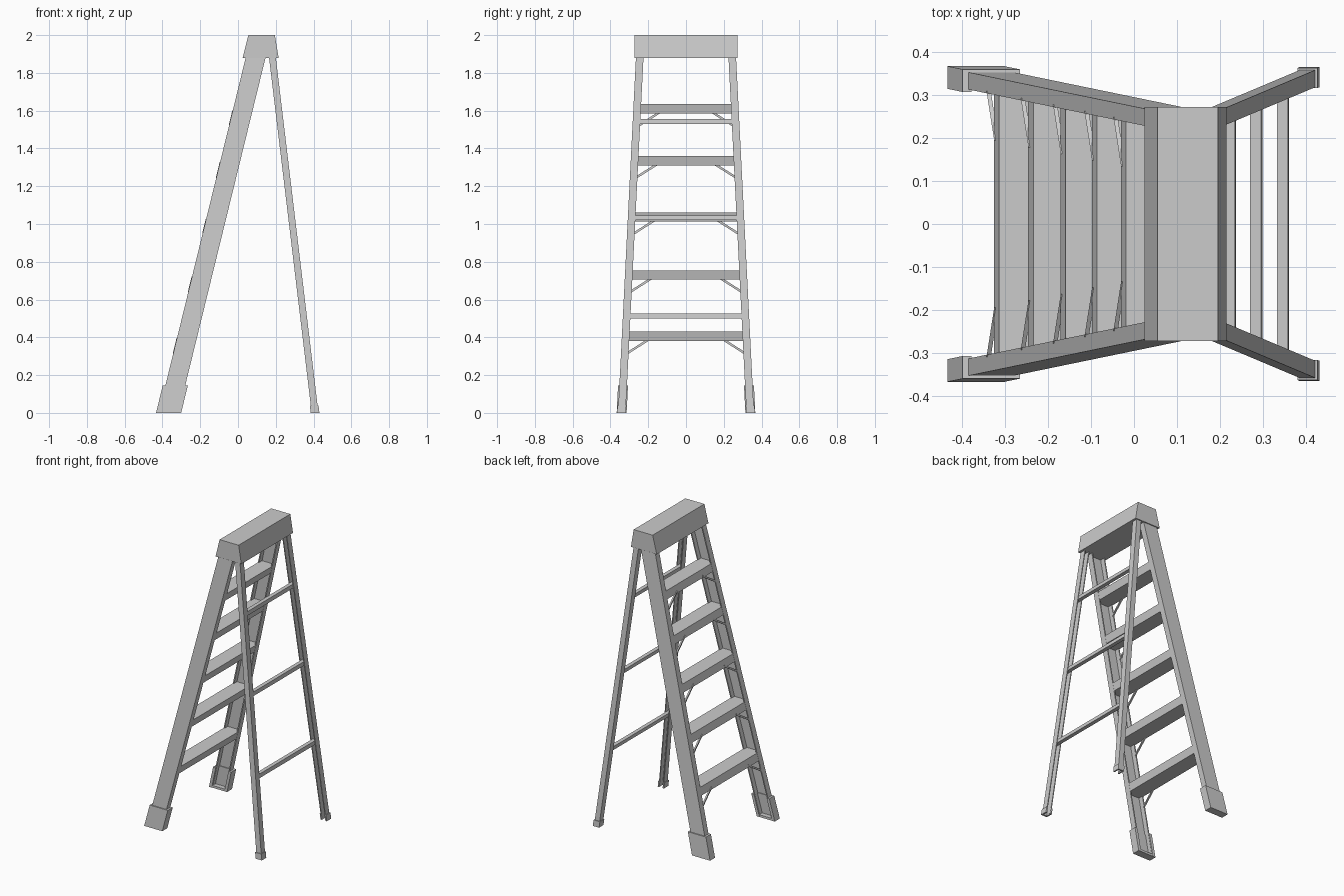
import bpy, bmesh

if "Cube" in bpy.data.objects:
    bpy.data.objects.remove(bpy.data.objects["Cube"])

TOP = 1.9


def outer(z):          # outer side of every rail leans inward with height
    return 0.36 - 0.0505 * z


def front_x(z):        # leading edge of the front rails
    return -0.42 + 0.245 * z


def rear_x(z):         # leading edge of the rear rails
    return 0.39 - 0.12 * z


def loft(name, sections, side=1):
    """Join equal-sized cross-sections into a closed solid; side=-1 mirrors in y."""
    bm = bmesh.new()
    rings = [[bm.verts.new((x, y * side, z)) for x, y, z in s] for s in sections]
    n = len(rings[0])
    for a, b in zip(rings, rings[1:]):
        for i in range(n):
            bm.faces.new((a[i], a[(i + 1) % n], b[(i + 1) % n], b[i]))
    bm.faces.new(rings[0])
    bm.faces.new(rings[-1])
    bmesh.ops.recalc_face_normals(bm, faces=bm.faces)
    me = bpy.data.meshes.new(name)
    bm.to_mesh(me)
    bm.free()
    ob = bpy.data.objects.new(name, me)
    bpy.context.collection.objects.link(ob)
    return ob


def rect(x0, x1, y0, y1, z):
    return [(x0, y0, z), (x1, y0, z), (x1, y1, z), (x0, y1, z)]


def channel(x0, x1, yi, yo, t, z):
    """C-shaped section, open toward the middle of the ladder."""
    return [(x0, yi, z), (x0, yo, z), (x1, yo, z), (x1, yi, z),
            (x1 - t, yi, z), (x1 - t, yo - t, z), (x0 + t, yo - t, z), (x0 + t, yi, z)]


def leg(name, edge, width, z0, z1, t, side, grow=0.0):
    loft(name, [channel(edge(z) - grow, edge(z) + width + grow,
                        outer(z) - 0.04 - grow * 0.4, outer(z) + min(grow, 0.007), t, z)
                for z in (z0, z1)], side)


def front_bar(name, z0, z1, depth, inset):
    loft(name, [rect(front_x(z) + 0.001, front_x(z) + depth,
                     -outer(z) + inset, outer(z) - inset, z) for z in (z0, z1)])


# Top cap
loft("top_cap", [rect(0.025, 0.215, -0.272, 0.272, 1.88),
                 rect(0.055, 0.195, -0.272, 0.272, 2.0)])

# Rails and feet
for side, tag in ((1, "left"), (-1, "right")):
    leg("front_rail_" + tag, front_x, 0.105, 0.005, TOP, 0.008, side)
    leg("front_foot_" + tag, front_x, 0.105, 0.0, 0.145, 0.02, side, 0.014)
    loft("front_foot_sole_" + tag,
         [rect(front_x(z) - 0.013, front_x(z) + 0.118, 0.315, 0.362, z)
          for z in (0.0, 0.015)], side)
    leg("rear_rail_" + tag, rear_x, 0.036, 0.005, TOP, 0.006, side)
    leg("rear_foot_" + tag, rear_x, 0.036, 0.0, 0.04, 0.01, side, 0.005)

# Steps with a diagonal brace under each end
for i, top in enumerate((0.43, 0.755, 1.062, 1.36, 1.635), 1):
    front_bar(f"step_{i}", top - 0.05, top, 0.104, 0.006)
    for side, tag in ((1, "left"), (-1, "right")):
        low, high = top - 0.12, top - 0.047
        y0 = outer(low) - 0.035
        y1 = y0 - 0.115
        sections = []
        for y, z in ((y0, low), (y1, high)):
            x, h = front_x(z) + 0.001, 0.014
            sections.append([(x, y, z), (x + 0.01, y, z),
                             (x + 0.01, y, z + h), (x, y, z + h)])
        loft(f"step_brace_{i}_{tag}", sections, side)

# Rear cross bars
for i, z in enumerate((0.5, 1.02, 1.53), 1):
    loft(f"rear_bar_{i}", [rect(rear_x(h) + 0.005, rear_x(h) + 0.031,
                                -outer(h) + 0.005, outer(h) - 0.005, h)
                           for h in (z, z + 0.025)])
